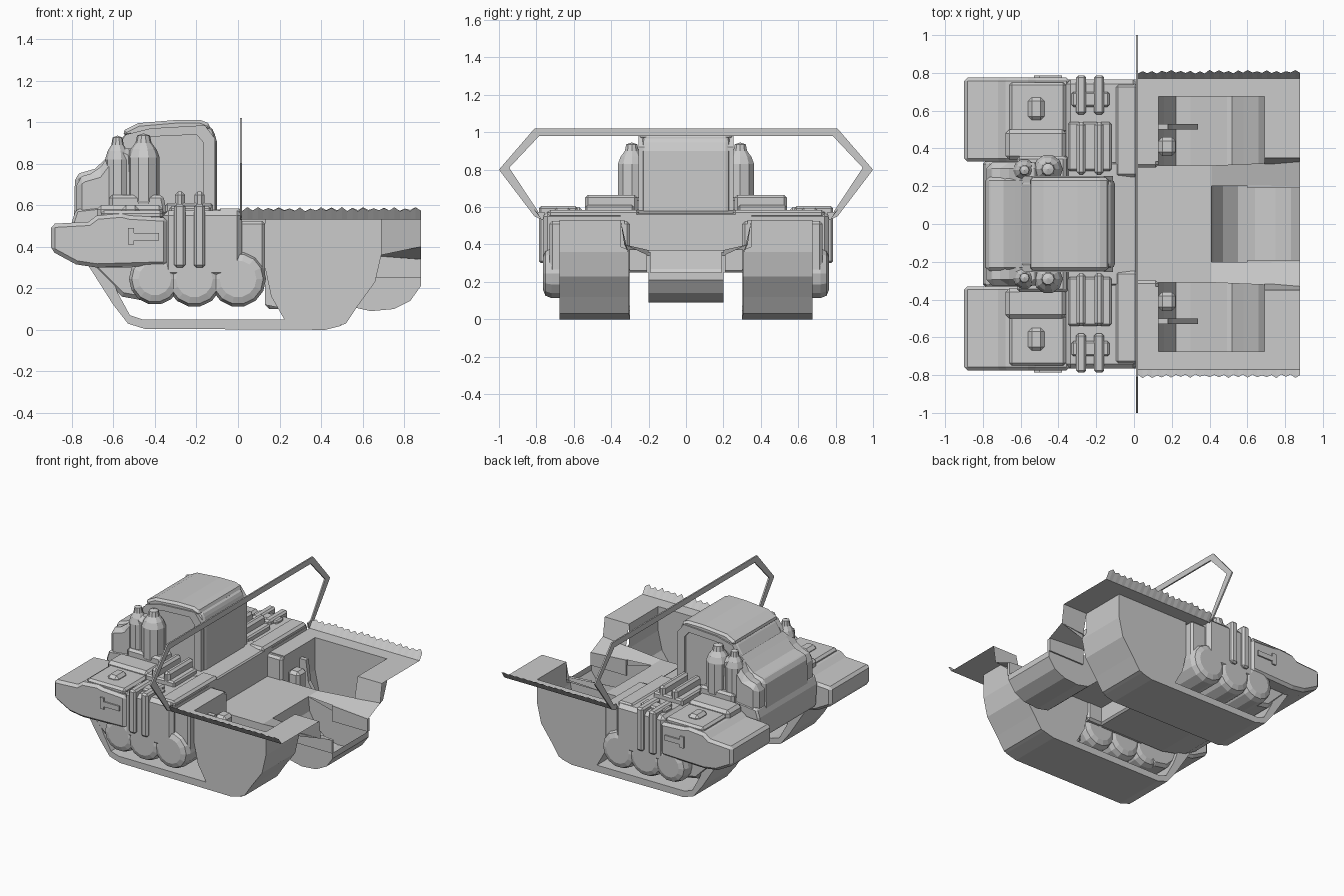
import bpy, bmesh, math, random

if "Cube" in bpy.data.objects:
    bpy.data.objects.remove(bpy.data.objects["Cube"])
random.seed(4)


def finish(name, bm, bevel=0.0, segs=1):
    me = bpy.data.meshes.new(name)
    bm.to_mesh(me)
    bm.free()
    ob = bpy.data.objects.new(name, me)
    bpy.context.collection.objects.link(ob)
    if bevel:
        m = ob.modifiers.new("soft_edges", 'BEVEL')
        m.width, m.segments, m.limit_method = bevel, segs, 'ANGLE'
        m.angle_limit = math.radians(35)
    return ob


def prism(name, prof, y0, y1, mirror=True, bevel=0.0, open_top=False, segs=1):
    """Extrude an x-z profile along y, optionally on both sides of the vehicle."""
    bm = bmesh.new()
    for s in ((1, -1) if mirror else (1,)):
        a = [bm.verts.new((x, s * y0, z)) for x, z in prof]
        b = [bm.verts.new((x, s * y1, z)) for x, z in prof]
        n = len(prof)
        for i in range(n - 1 if open_top else n):
            j = (i + 1) % n
            bm.faces.new((a[i], a[j], b[j], b[i]))
        bm.faces.new(a)
        bm.faces.new(b)
    bmesh.ops.recalc_face_normals(bm, faces=bm.faces)
    return finish(name, bm, bevel, segs)


def box(name, x0, x1, y0, y1, z0, z1, mirror=True, bevel=0.0):
    return prism(name, [(x0, z0), (x1, z0), (x1, z1), (x0, z1)], y0, y1, mirror, bevel)


def sheet(name, quads, mirror=True):
    """Thin open panels given as corner lists."""
    bm = bmesh.new()
    for s in ((1, -1) if mirror else (1,)):
        for q in quads:
            bm.faces.new([bm.verts.new((x, s * y, z)) for x, y, z in q])
    return finish(name, bm)


def flat(x0, x1, y0, y1, z):
    return [(x0, y0, z), (x1, y0, z), (x1, y1, z), (x0, y1, z)]


def upright(x, y0, y1, z0, z1):
    return [(x, y0, z0), (x, y1, z0), (x, y1, z1), (x, y0, z1)]


def ring(cx, cz, r, n=14):
    return [(cx + r * math.cos(2 * math.pi * i / n),
             cz + r * math.sin(2 * math.pi * i / n)) for i in range(n)]


# Running gear: track bands and three fat wheels a side
prism("track_band", [(-.74, .34), (-.6, .12), (-.53, .03), (-.45, .005), (.42, 0), (.5, .02),
                     (.3, .05), (-.46, .05), (-.52, .07), (-.58, .18), (-.64, .34)], .30, .675)
for i, (cx, r) in enumerate([(-.40, .125), (-.21, .135), (0, .135)]):
    prism(f"wheel_{i}", ring(cx, .245, r), .33, .765, bevel=.045, segs=2)
prism("front_wheel_housing", [(-.72, .32), (-.56, .16), (-.45, .14), (-.38, .2), (-.38, .32)],
      .33, .68, bevel=.02)

# Hollow rear pods, open at the top, with the inner wall cut down to the floor
pod = prism("rear_pod", [(.13, .53), (.13, .3), (.16, .16), (.24, .02), (.42, 0), (.52, .03),
                         (.58, .12), (.66, .23), (.69, .36), (.69, .53)], .305, .675, open_top=True)
for v in pod.data.vertices:
    if abs(v.co.y) < .4 and v.co.z > .37:
        v.co.z = .37
prism("pod_bracket", [(.13, .12), (.34, .08), (.2, .3), (.18, .45), (.13, .45)], .5, .53)
box("pod_inner_block", .13, .22, .36, .46, .1, .42, bevel=.02)

# Open rear tub: deck, centre floor, bulkhead and trough sides
sheet("rear_deck", [flat(.02, .13, .33, .77, .53), flat(.13, .69, .675, .77, .53),
                    flat(.69, .88, .35, .77, .53),
                    upright(.13, .33, .675, .3, .53), upright(.69, .35, .675, .36, .53)])
sheet("trough_side", [[(.02, .33, .37), (.13, .33, .37), (.13, .33, .53), (.02, .33, .53)],
                      [(.69, .31, .36), (.88, .33, .4), (.88, .35, .53), (.69, .35, .53)],
                      [(.41, .2, .37), (.88, .2, .34), (.88, .33, .4), (.41, .31, .37)]])
sheet("trough_floor", [flat(.02, .41, -.31, .31, .37), upright(.02, -.35, .35, .37, .56)],
      mirror=False)
prism("rear_roller_tub", [(.41, .37), (.42, .27), (.47, .18), (.55, .11), (.64, .09), (.75, .1),
                          (.83, .14), (.88, .21), (.88, .25)], -.2, .2,
      mirror=False, open_top=True)
prism("roller_cheek", [(.60, .25), (.88, .25), (.88, .34), (.60, .36)], .19, .21)

# Upturned side flange with a torn edge
bm = bmesh.new()
for s in (1, -1):
    prev = None
    for i in range(35):
        x = .02 + .86 * i / 34
        t = random.uniform(.0, .008) + (.013 if i % 2 else 0)
        cur = (bm.verts.new((x, s * .77, .53)), bm.verts.new((x, s * (.795 + t), .57 + t)))
        if prev:
            bm.faces.new((prev[0], cur[0], cur[1], prev[1]))
        prev = cur
finish("side_flange", bm)

# Front hull
prism("centre_hull", [(-.80, .52), (-.79, .36), (-.68, .29), (-.5, .25), (.02, .25),
                      (.02, .565), (-.1, .58), (-.6, .6), (-.78, .58)], -.33, .33,
      mirror=False, bevel=.012)
box("engine_side", -.36, .02, .30, .765, .25, .575, bevel=.025)
box("side_shoulder", .0, .13, .30, .73, .25, .525, bevel=.015)
prism("fender", [(-.9, .51), (-.9, .38), (-.78, .315), (-.68, .30), (-.34, .31), (-.34, .54),
                 (-.52, .55), (-.56, .56), (-.68, .55), (-.72, .52)], .33, .775, bevel=.018)
box("fender_step", -.53, -.38, .76, .785, .43, .465)
box("fender_step_tab", -.53, -.50, .76, .785, .41, .49)
box("fender_lamp", -.56, -.475, .55, .67, .54, .60, bevel=.02)
box("fender_upper", -.68, -.36, .34, .50, .53, .60, bevel=.02)
box("fender_tray", -.66, -.36, .48, .75, .53, .575, bevel=.015)
box("deck_beam", -.1, .02, .25, .74, .54, .585, bevel=.015)

# Exhaust pipes and straps
for i, x in enumerate((-.28, -.185)):
    box(f"strap_{i}", x - .027, x + .027, .58, .787, .30, .605, bevel=.012)
    box(f"pipe_{i}", x - .024, x + .024, .26, .54, .57, .665, bevel=.015)
box("pipe_cross_mount", -.35, -.12, .28, .54, .56, .61, bevel=.01)
box("strap_cross", -.33, -.13, .62, .70, .56, .595, bevel=.01)

# Cab with roof, nose and side frames
prism("cab", [(-.1, .5), (-.1, .9), (-.12, .97), (-.18, 1.0), (-.42, .985), (-.54, .95),
              (-.61, .84), (-.63, .5)], -.235, .235, mirror=False, bevel=.025, segs=2)
prism("cab_frame", [(-.11, .56), (-.11, .92), (-.16, .985), (-.42, .97), (-.54, .94), (-.59, .87),
                    (-.52, .87), (-.42, .93), (-.2, .94), (-.165, .9), (-.165, .56)],
      .22, .255)
prism("roof", [(-.14, .96), (-.13, .99), (-.18, 1.01), (-.3, 1.01), (-.48, .995), (-.56, .955),
               (-.54, .93)], -.245, .245, mirror=False, bevel=.015)
prism("nose", [(-.79, .5), (-.785, .74), (-.76, .755), (-.69, .775), (-.63, .83), (-.58, .88),
               (-.54, .88), (-.5, .55)], -.25, .25, mirror=False, bevel=.02)
prism("nose_cheek", [(-.78, .5), (-.78, .72), (-.75, .74), (-.68, .76), (-.62, .84), (-.56, .89),
                     (-.50, .86), (-.48, .55)], .2, .325, bevel=.03)
prism("cab_side_base", [(-.62, .55), (-.62, .65), (-.36, .65), (-.34, .55)], .2, .36,
      bevel=.015)

# Gas bottles beside the cab, lathed from a short profile
bm = bmesh.new()
for s in (1, -1):
    for cx, cy, r, top in ((-.455, .29, .078, .9), (-.58, .285, .06, .89)):
        prof = [(r * .8, .58), (r, .62), (r, top - .07), (r * .8, top - .03),
                (r * .5, top), (r * .4, top + .035), (0.001, top + .045)]
        rings = [[bm.verts.new((cx + q * math.cos(k * math.pi / 5),
                                s * cy + q * math.sin(k * math.pi / 5), z))
                  for k in range(10)] for q, z in prof]
        for a, b in zip(rings, rings[1:]):
            for k in range(10):
                bm.faces.new((a[k], a[(k + 1) % 10], b[(k + 1) % 10], b[k]))
finish("gas_bottle", bm)

# Roll bar: flat strip bent in the y-z plane, with thickness
outer = [(.765, .53), (.81, .55), (1.0, .80), (.81, 1.02)]
inner = [(.755, .57), (.79, .575), (.945, .81), (.785, .98)]
outer += [(-y, z) for y, z in reversed(outer)]
inner += [(-y, z) for y, z in reversed(inner)]
bm = bmesh.new()
o = [bm.verts.new((.015, y, z)) for y, z in outer]
n = [bm.verts.new((.015, y, z)) for y, z in inner]
for i in range(len(o) - 1):
    bm.faces.new((o[i], o[i + 1], n[i + 1], n[i]))
bar = finish("roll_bar", bm)
m = bar.modifiers.new("thickness", 'SOLIDIFY')
m.thickness, m.offset = .01, 0
